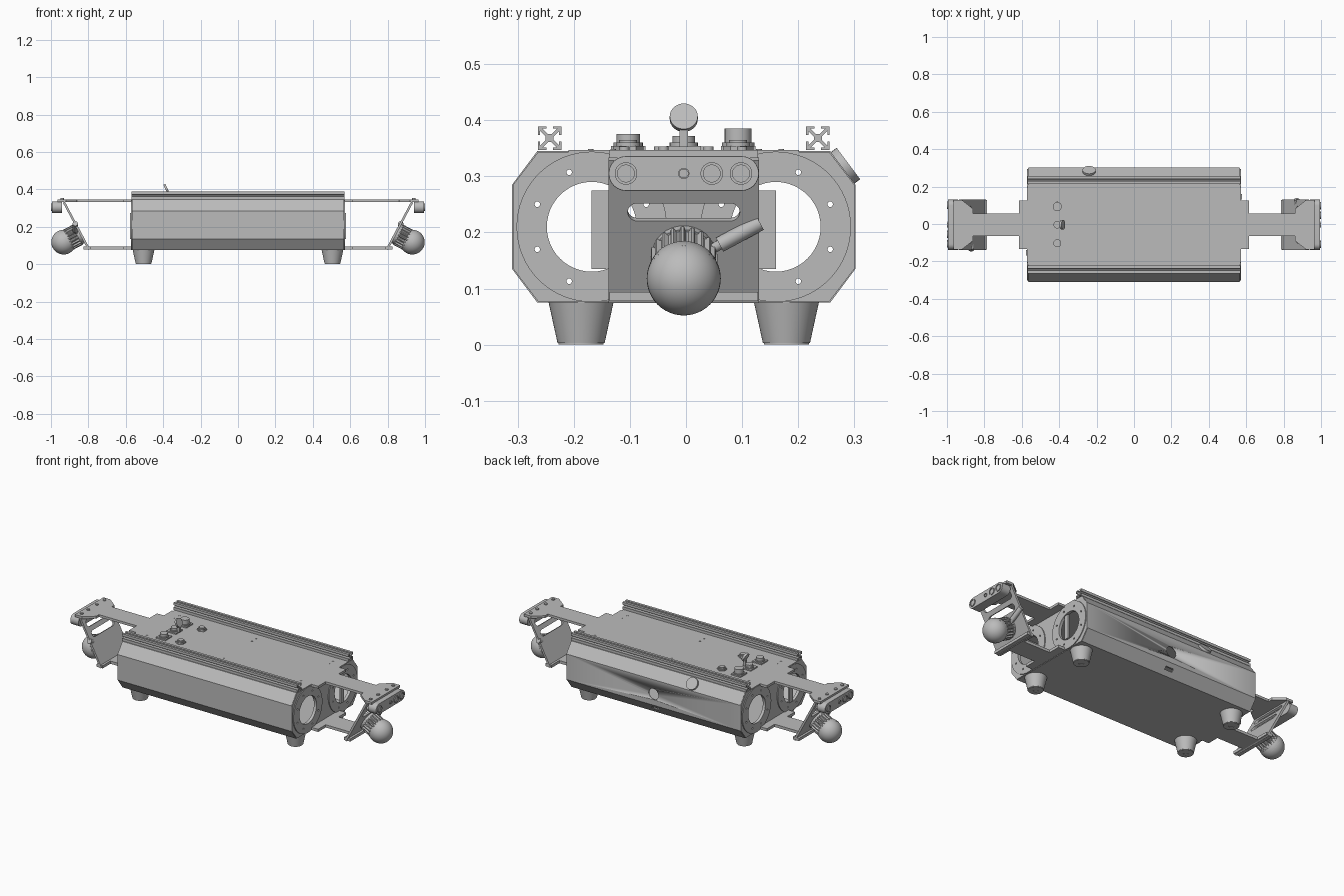
import bpy, bmesh
from math import sin, cos, pi, radians
from mathutils import Matrix, Vector

cube = bpy.data.objects.get("Cube")
if cube:
    bpy.data.objects.remove(cube, do_unlink=True)

grey = bpy.data.materials.new("grey_metal")
grey.use_nodes = True
tone = (0.5, 0.5, 0.5, 1)
grey.diffuse_color = tone
grey.node_tree.nodes["Principled BSDF"].inputs["Base Color"].default_value = tone

link = bpy.context.scene.collection.objects.link
MID = -0.004                      # centre line of the hull in y
frame = Matrix.Identity(4)        # turned half round for the second end


def finish(name, bm):
    """Turn a bmesh into a shaded, coloured object."""
    bmesh.ops.transform(bm, matrix=frame, verts=bm.verts)
    bmesh.ops.recalc_face_normals(bm, faces=bm.faces)
    me = bpy.data.meshes.new(name)
    bm.to_mesh(me)
    bm.free()
    me.materials.append(grey)
    me.shade_smooth()
    me.set_sharp_from_angle(angle=radians(35))
    ob = bpy.data.objects.new(name, me)
    link(ob)
    return ob


def axes(x, y, origin):
    """Matrix whose local X and Y follow the given directions."""
    x, y = Vector(x).normalized(), Vector(y).normalized()
    return Matrix.Translation(origin) @ Matrix((x, y, x.cross(y))).transposed().to_4x4()


def across(x):
    return axes((0, 1, 0), (0, 0, 1), (x, 0, 0))


def plate(name, loops, depth, matrix):
    """Extrude an outline with holes, centred on the matrix plane."""
    cu = bpy.data.curves.new(name, "CURVE")
    cu.dimensions, cu.fill_mode, cu.extrude = "2D", "BOTH", depth / 2
    for loop in loops:
        sp = cu.splines.new("POLY")
        sp.points.add(len(loop) - 1)
        for p, (u, v) in zip(sp.points, loop):
            p.co = (u, v, 0, 1)
        sp.use_cyclic_u = True
    tmp = bpy.data.objects.new("outline", cu)
    link(tmp)
    bpy.context.view_layer.update()
    me = bpy.data.meshes.new_from_object(tmp.evaluated_get(bpy.context.evaluated_depsgraph_get()))
    bm = bmesh.new()
    bm.from_mesh(me)
    bpy.data.objects.remove(tmp)
    bpy.data.curves.remove(cu)
    bpy.data.meshes.remove(me)
    bmesh.ops.remove_doubles(bm, verts=bm.verts, dist=1e-5)
    bmesh.ops.transform(bm, matrix=matrix, verts=bm.verts)
    return finish(name, bm)


def rod(name, a, b, r0, r1=None, seg=32):
    """Cylinder or cone from point a to point b."""
    a, b = Vector(a), Vector(b)
    bm = bmesh.new()
    turn = (b - a).to_track_quat("Z", "Y").to_matrix().to_4x4()
    bmesh.ops.create_cone(bm, cap_ends=True, segments=seg, radius1=r0,
                          radius2=r0 if r1 is None else r1, depth=(b - a).length,
                          matrix=Matrix.Translation((a + b) / 2) @ turn)
    return finish(name, bm)


def box(name, lo, hi):
    lo, hi = Vector(lo), Vector(hi)
    bm = bmesh.new()
    bmesh.ops.create_cube(bm, size=1, matrix=Matrix.Translation((lo + hi) / 2)
                          @ Matrix.Diagonal((*(hi - lo), 1)))
    return finish(name, bm)


def circle(u, v, r, n=48):
    return [(u + r * cos(2 * pi * i / n), v + r * sin(2 * pi * i / n)) for i in range(n)]


def stadium(u, v, half, r, n=12):
    """Slot outline: two half circles joined by straight sides."""
    return [(u + s * ((half - r) + r * cos(a)), v + s * r * sin(a))
            for s in (1, -1) for a in [pi * i / n - pi / 2 for i in range(n + 1)]]


def octagon(inset=0):
    a, b, c, d = 0.306 - inset, 0.261 - inset * 0.7, 0.135 - inset, 0.075
    quarter = [(b, c), (a, d)]
    pts = quarter + [(u, -v) for u, v in quarter[::-1]]
    pts += [(-u, -v) for u, v in quarter] + [(-u, v) for u, v in quarter[::-1]]
    return [(u + MID, v + 0.21) for u, v in pts]


# Hull shell, with a round port and a slot cut in the back
hull = plate("hull_shell", [octagon(), octagon(0.008)], 1.13, across(0))
cutters = [rod("port_cutter", (0, 0.25, 0.2), (0, 0.35, 0.2), 0.032),
           box("slot_cutter", (-0.025, 0.25, 0.1), (0.025, 0.29, 0.115))]
for c in cutters:
    c.hide_render = True
    mod = hull.modifiers.new("cut", "BOOLEAN")
    mod.operation, mod.object, mod.solver = "DIFFERENCE", c, "EXACT"
bpy.context.view_layer.update()
cut_mesh = bpy.data.meshes.new_from_object(hull.evaluated_get(bpy.context.evaluated_depsgraph_get()))
hull.modifiers.clear()
hull.data = cut_mesh
for c in cutters:
    bpy.data.objects.remove(c)

# Slotted rails along the top
h = 0.021
side = [(h, -h), (h, -0.006), (0.017, -0.006), (0.017, -0.013), (0.007, -0.003),
        (0.007, 0.003), (0.017, 0.013), (0.017, 0.006), (h, 0.006)]
for name, y in (("front_rail", -0.243), ("back_rail", 0.235)):
    loop = []
    for k in range(4):
        ca, sa = round(cos(k * pi / 2)), round(sin(k * pi / 2))
        loop += [(u * ca - v * sa + y, u * sa + v * ca + 0.368) for u, v in side]
    plate(name, [loop], 1.14, across(0))

# Upper plate running the whole length
half = [(0.57, 0.205), (0.57, 0.13), (0.615, 0.13), (0.615, 0.06), (0.86, 0.06),
        (0.86, 0.085), (0.92, 0.132), (0.965, 0.132)]
right_half = half + [(x, -y) for x, y in half[::-1]]
upper = [(x, y + MID) for x, y in right_half] + [(-x, -y + MID) for x, y in right_half]
plate("upper_plate", [upper], 0.014, Matrix.Translation((0, 0, 0.34)))
for x in (-0.5, 0, 0.5):
    for y in (-0.17, -0.13, 0.13, 0.17):
        rod("plate_screw", (x, y, 0.346), (x, y, 0.349), 0.005, seg=12)

# Feet
for x in (-0.505, 0.505):
    for y in (-0.187, 0.179):
        rod("foot", (x, y, 0.003), (x, y, 0.076), 0.042, 0.058, 48)
        plate("foot_pad", [circle(x, y, 0.04), circle(x, y, 0.014)], 0.006,
              Matrix.Translation((0, 0, 0.003)))

# Sockets on the top plate
for x, y, r, top in ((-0.41, 0.093, 0.024, 0.385), (-0.41, MID, 0.02, 0.372),
                     (-0.41, -0.103, 0.021, 0.375), (-0.3, 0.093, 0.016, 0.365),
                     (-0.3, -0.103, 0.016, 0.365)):
    if x < -0.4:
        box("socket_flange", (x - 0.031, y - 0.031, 0.345), (x + 0.031, y + 0.031, 0.354))
    else:
        rod("socket_nut", (x, y, 0.345), (x, y, 0.354), 0.027, seg=6)
    rod("socket_collar", (x, y, 0.352), (x, y, 0.36), r + 0.005)
    rod("socket_barrel", (x, y, 0.352), (x, y, top), r)
box("cap_hinge", (-0.39, -0.012, 0.352), (-0.372, 0.004, 0.39))
rod("socket_cap", (-0.389, MID, 0.402), (-0.378, MID, 0.407), 0.025)

# Button on the back upper slope
normal = Vector((0, 0.8, 0.6))
spot = Vector((-0.24, 0.279, 0.315))
rod("slope_button", spot - normal * 0.005, spot + normal * 0.013, 0.035)

# Both ends: the second is the first turned half round
half_turn = Matrix.Translation((0, MID, 0)) @ Matrix.Rotation(pi, 4, "Z") @ Matrix.Translation((0, -MID, 0))
for tag, frame in (("left", Matrix.Identity(4)), ("right", half_turn)):
    # End wall with two big openings and their flange rings
    openings, bolts = [], []
    for s in (-1, 1):
        c = MID + s * 0.164
        openings.append(circle(c, 0.21, 0.08))
        bolts = [circle(c + 0.105 * cos(a), 0.21 + 0.105 * sin(a), 0.005, 10)
                 for a in [pi / 8 + k * pi / 4 for k in range(8)]]
        openings += bolts
        plate(tag + "_flange_ring", [circle(c, 0.21, 0.134, 64), circle(c, 0.21, 0.08)] + bolts,
              0.006, across(0.57))
    plate(tag + "_end_wall", [octagon(0.002)] + openings, 0.012, across(0.562))
    box(tag + "_bracket", (0.568, 0.13, 0.135), (0.578, 0.16, 0.275))

    # Lower arm
    arm = [(0.55, 0.13), (0.615, 0.13), (0.615, 0.06), (0.785, 0.06), (0.785, 0.132), (0.825, 0.132)]
    arm += [(x, -y) for x, y in arm[::-1]]
    plate(tag + "_lower_arm", [[(x, y + MID) for x, y in arm]], 0.016,
          Matrix.Translation((0, 0, 0.086)))

    # Slanted mounting plate with slots
    slant = axes((0, 1, 0), (0.47, 0, 0.885), (0.845, MID, 0.17))
    outline = [(-0.134, -0.105), (0.134, -0.105), (0.134, 0.182), (-0.134, 0.182)]
    plate(tag + "_slanted_plate", [outline, stadium(0, 0.078, 0.1, 0.018),
                                   stadium(0, 0.142, 0.11, 0.02)], 0.012, slant)

    # Dome camera with a finned barrel
    out = Vector((0.885, 0, -0.466))
    ball = Vector((0.932, MID, 0.118))
    fins = [((0.06 if i % 4 < 2 else 0.052) * cos(i * pi / 40),
             (0.06 if i % 4 < 2 else 0.052) * sin(i * pi / 40)) for i in range(80)]
    plate(tag + "_camera_barrel", [fins], 0.062, Matrix.Translation(ball - out * 0.053) @ slant.to_3x3().to_4x4())
    rod(tag + "_camera_base", ball - out * 0.1, ball - out * 0.08, 0.056)
    rod(tag + "_camera_collar", ball - out * 0.025, ball, 0.062, 0.066, 48)
    bm = bmesh.new()
    bmesh.ops.create_uvsphere(bm, u_segments=40, v_segments=24, radius=0.066,
                              matrix=Matrix.Translation(ball))
    finish(tag + "_camera_dome", bm)
    rod(tag + "_cable_stem", (0.86, 0.03, 0.161), (0.87, 0.062, 0.179), 0.009, seg=16)
    rod(tag + "_cable_plug", (0.87, 0.06, 0.178), (0.87, 0.132, 0.217), 0.014, seg=24)

    # Sensor bar with lenses and fixing screws
    bar = plate(tag + "_sensor_bar", [stadium(MID, 0.305, 0.134, 0.031)], 0.054, across(0.968))
    bevel = bar.modifiers.new("soft_rim", "BEVEL")
    bevel.width, bevel.segments, bevel.limit_method = 0.012, 3, "ANGLE"
    bevel.angle_limit = radians(50)
    for y, r in ((-0.107, 0.02), (0.046, 0.02), (0.098, 0.02), (MID, 0.01)):
        plate(tag + "_lens_rim", [circle(y, 0.305, r), circle(y, 0.305, r * 0.75)], 0.01, across(0.995))
        rod(tag + "_lens", (0.98, y, 0.305), (0.997, y, 0.305), r * 0.7)
    for y in (-0.11, -0.04, 0.04, 0.1):
        rod(tag + "_bar_screw", (0.94, y, 0.345), (0.94, y, 0.353), 0.009, seg=12)
